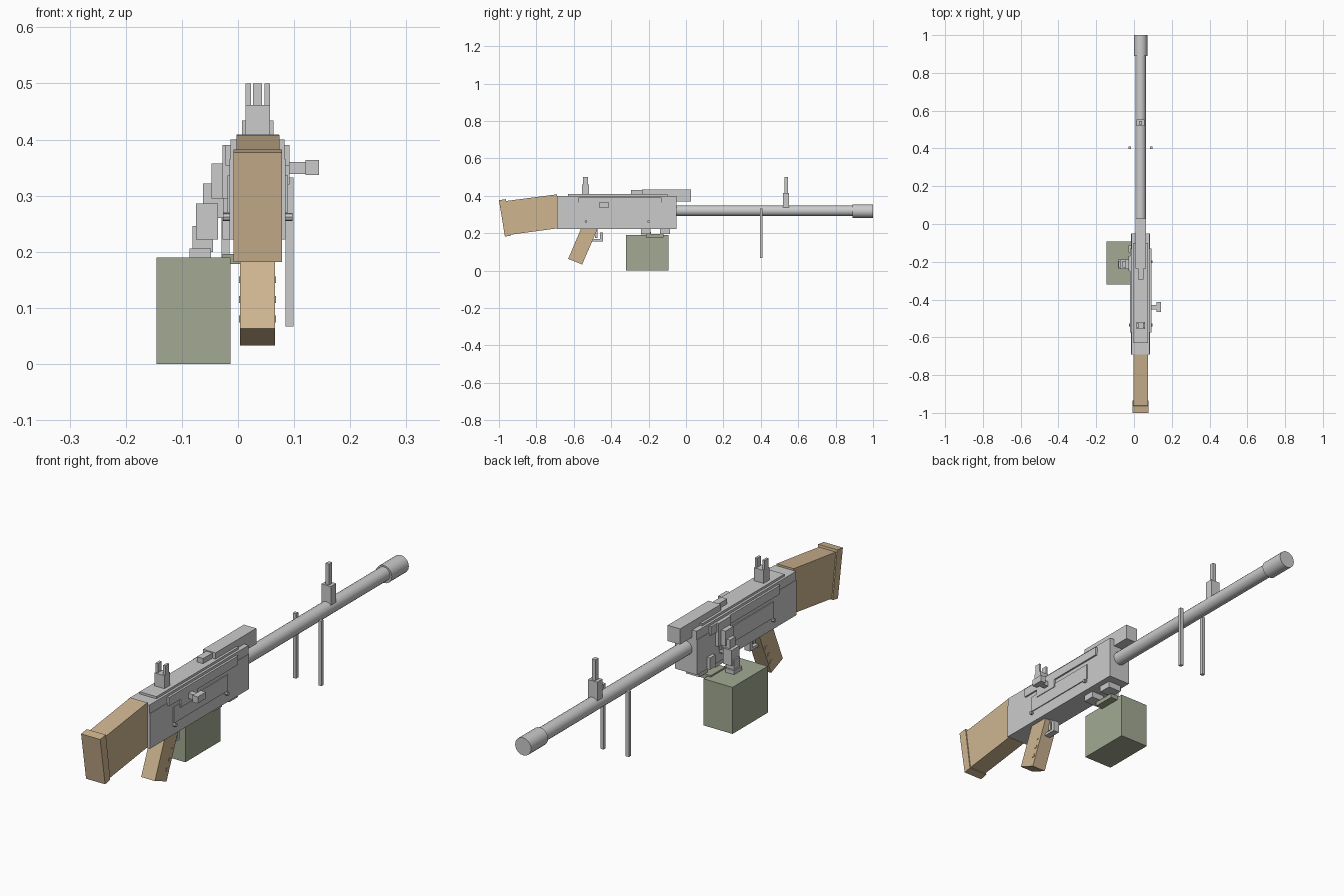
import bpy, bmesh, math

if "Cube" in bpy.data.objects:
    bpy.data.objects.remove(bpy.data.objects["Cube"])

CX = 0.035  # centre plane of the gun

def material(name, rgb):
    m = bpy.data.materials.new(name)
    m.diffuse_color = (*rgb, 1)
    m.use_nodes = True
    m.node_tree.nodes["Principled BSDF"].inputs["Base Color"].default_value = m.diffuse_color
    return m

WOOD = material("tan_wood", (0.62, 0.46, 0.28))
GREEN = material("olive_metal", (0.36, 0.40, 0.29))

def finish(name, bm, mat=None):
    bmesh.ops.recalc_face_normals(bm, faces=bm.faces)
    me = bpy.data.meshes.new(name)
    bm.to_mesh(me)
    bm.free()
    ob = bpy.data.objects.new(name, me)
    bpy.context.collection.objects.link(ob)
    if mat:
        me.materials.append(mat)
    return ob

def box(name, x, y, z, mat=None):
    bm = bmesh.new()
    bmesh.ops.create_cube(bm, size=1)
    for v in bm.verts:
        for i, (a, b) in enumerate((x, y, z)):
            v.co[i] = b if v.co[i] > 0 else a
    return finish(name, bm, mat)

def pair(name, x, y, z, mat=None):
    """Box on the right plus its mirror across the gun's centre plane."""
    box(name + "_right", x, y, z, mat)
    box(name + "_left", (2 * CX - x[1], 2 * CX - x[0]), y, z, mat)

def side_profile(name, pts, x0, x1, mat=None):
    """Extrude a (y, z) outline along x."""
    bm = bmesh.new()
    f = bm.faces.new([bm.verts.new((x0, y, z)) for y, z in pts])
    ext = bmesh.ops.extrude_face_region(bm, geom=[f])
    for g in ext["geom"]:
        if isinstance(g, bmesh.types.BMVert):
            g.co.x = x1
    return finish(name, bm, mat)

def rod(name, axis, start, end, r, c, sides=16):
    """Cylinder along 'x' or 'y'; c is the centre in the other two axes."""
    bm = bmesh.new()
    bmesh.ops.create_cone(bm, cap_ends=True, segments=sides, radius1=r,
                          radius2=r, depth=end - start)
    mid = (start + end) / 2
    for v in bm.verts:
        a, b, d = v.co
        v.co = (mid + d, c[0] + a, c[1] + b) if axis == 'x' else (c[0] + a, mid + d, c[1] + b)
    ob = finish(name, bm)
    for p in ob.data.polygons:
        p.use_smooth = len(p.vertices) == 4
    ob.data.set_sharp_from_angle(angle=math.radians(35))
    return ob

# Barrel and muzzle
rod("barrel", 'y', -0.06, 0.90, 0.028, (CX, 0.32), 20)
rod("muzzle", 'y', 0.89, 1.0, 0.036, (CX, 0.318), 20)

# Receiver, top cover and side details
box("receiver", (-0.015, 0.085), (-0.69, -0.05), (0.222, 0.365))
box("top_cover", (-0.013, 0.083), (-0.69, -0.05), (0.365, 0.40))
box("cover_strip", (-0.003, 0.073), (-0.63, -0.10), (0.40, 0.409))
pair("side_rail", (0.082, 0.092), (-0.575, -0.13), (0.354, 0.39))
pair("side_panel", (0.084, 0.089), (-0.54, -0.19), (0.27, 0.336))
for y in (-0.535, -0.20):
    rod("receiver_pin", 'x', 2 * CX - 0.097, 0.097, 0.007, (y, 0.262), 8)

# Feed cover and latch
box("feed_cover", (0.007, 0.063), (-0.235, 0.028), (0.37, 0.434))
box("feed_latch", (0.021, 0.049), (-0.295, -0.23), (0.405, 0.43))

# Charging handle
box("handle_plate", (0.084, 0.092), (-0.50, -0.39), (0.32, 0.357))
box("handle_stem", (0.088, 0.122), (-0.452, -0.428), (0.339, 0.36))
box("handle_knob", (0.12, 0.144), (-0.465, -0.412), (0.337, 0.364))

# Sights
box("rear_sight_base", (0.013, 0.057), (-0.556, -0.519), (0.40, 0.462))
pair("rear_sight_prong", (0.047, 0.057), (-0.55, -0.525), (0.46, 0.50))
box("front_sight_base", (0.014, 0.056), (0.518, 0.552), (0.33, 0.415))
box("front_sight_post", (0.027, 0.043), (0.526, 0.546), (0.41, 0.50))

# Bipod legs
pair("bipod_leg", (0.085, 0.099), (0.396, 0.41), (0.067, 0.332))

# Wooden stock and butt
side_profile("stock", [(-0.69, 0.408), (-0.69, 0.226), (-0.94, 0.192), (-0.965, 0.372)],
             -0.003, 0.074, WOOD)
side_profile("butt_plate", [(-1.0, 0.377), (-0.963, 0.382), (-0.935, 0.188), (-0.968, 0.182)],
             -0.008, 0.078, WOOD)

# Pistol grip with small side ridges
side_profile("grip", [(-0.56, 0.228), (-0.48, 0.228), (-0.478, 0.212), (-0.555, 0.033), (-0.63, 0.063)],
             0.004, 0.066, WOOD)
for z in (0.08, 0.115, 0.15):
    y = -0.545 + (z - 0.08) * 0.42
    box("grip_ridge", (0.002, 0.068), (y - 0.012, y), (z - 0.006, z + 0.006), WOOD)

# Trigger and guard
box("trigger_guard", (0.022, 0.048), (-0.505, -0.445), (0.157, 0.168))
box("trigger_guard_front", (0.022, 0.048), (-0.46, -0.445), (0.157, 0.205))
box("trigger", (0.028, 0.042), (-0.487, -0.474), (0.175, 0.225))

# Ammunition box and its mount
box("ammo_box", (-0.145, -0.013), (-0.32, -0.093), (0.0, 0.19), GREEN)
box("mount_plate", (-0.028, 0.02), (-0.215, -0.12), (0.178, 0.196), GREEN)
for y0, y1 in ((-0.24, -0.19), (-0.14, -0.085)):
    box("mount_lug", (0.0, 0.06), (y0, y1), (0.196, 0.225))
box("feed_bracket", (-0.028, -0.012), (-0.15, -0.115), (0.222, 0.27))

# Ammunition belt: stepped links falling into the box
links = [(-0.047, -0.012, 0.295, 0.357), (-0.062, -0.026, 0.26, 0.322),
         (-0.075, -0.036, 0.222, 0.286), (-0.081, -0.045, 0.20, 0.246),
         (-0.086, -0.048, 0.18, 0.206)]
for i, (x0, x1, z0, z1) in enumerate(links):
    half = 0.026 if i % 2 == 0 else 0.018
    box("belt_link", (x0, x1), (-0.213 - half, -0.213 + half), (z0, z1))
box("feed_tray", (-0.028, -0.012), (-0.25, -0.17), (0.295, 0.39))
